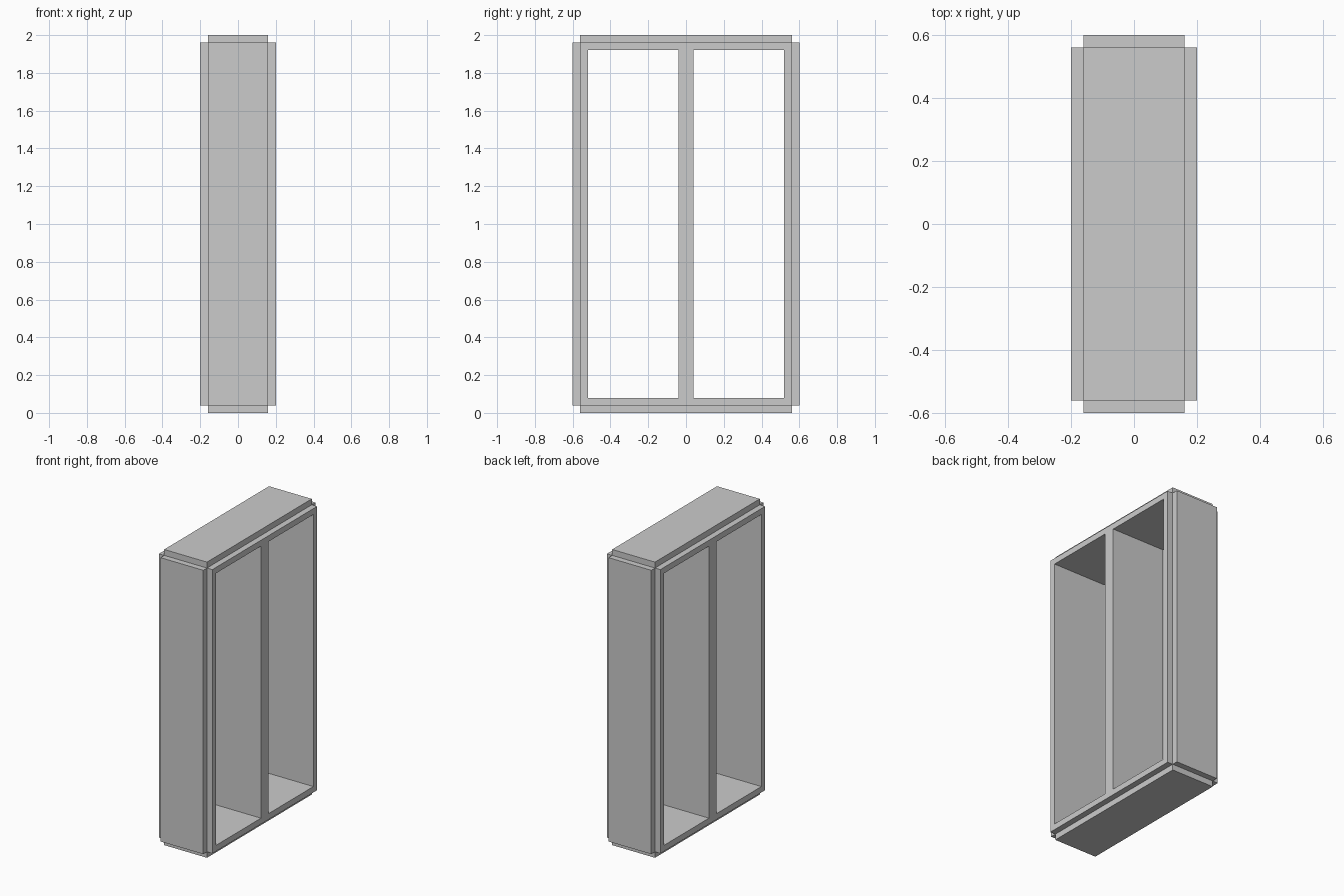
import bpy

if "Cube" in bpy.data.objects:
    bpy.data.objects.remove(bpy.data.objects["Cube"])

LOW, HIGH = 0.04, 1.96      # main body height range
STEP = 0.04                 # depth of the notch along every outer edge


def box(name, x, y, z):
    """Box from (min, max) ranges, with clean unit scale."""
    bpy.ops.mesh.primitive_cube_add(size=1)
    ob = bpy.context.object
    ob.name = ob.data.name = name
    for v in ob.data.vertices:
        v.co = [r[0] if c < 0 else r[1] for c, r in zip(v.co, (x, y, z))]
    return ob


def combine(target, other, operation):
    """Boolean a helper box into the target and keep the helper hidden."""
    mod = target.modifiers.new(other.name, 'BOOLEAN')
    mod.operation = operation
    mod.solver = 'EXACT'
    mod.object = other
    other.hide_render = True
    other.hide_set(True)


# Main body, full depth between the open faces
frame = box("frame", (-0.2, 0.2), (-0.56, 0.56), (LOW, HIGH))

# Raised panels on front/back and top/bottom leave notched outer edges
side_panels = box("side_panels", (-0.16, 0.16), (-0.6, 0.6), (LOW, HIGH))
end_panels = box("end_panels", (-0.16, 0.16), (-0.56, 0.56),
                 (LOW - STEP, HIGH + STEP))
combine(frame, side_panels, 'UNION')
combine(frame, end_panels, 'UNION')

# Two tall openings right through, leaving a central divider
for name, y in (("front_opening", (-0.52, -0.04)), ("back_opening", (0.04, 0.52))):
    combine(frame, box(name, (-0.3, 0.3), y, (0.08, 1.92)), 'DIFFERENCE')
